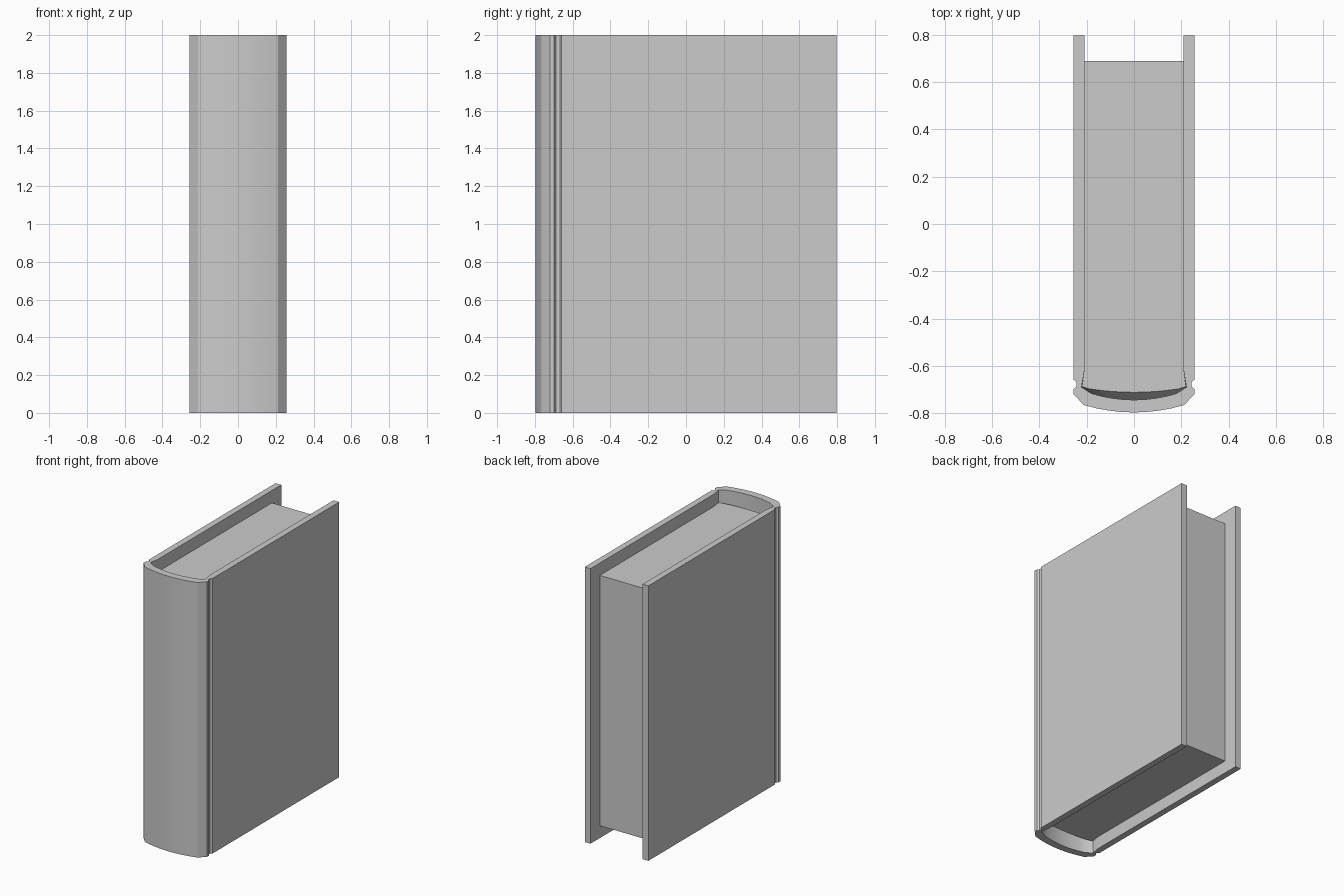
import bpy, bmesh

if "Cube" in bpy.data.objects:
    bpy.data.objects.remove(bpy.data.objects["Cube"])


def add_object(name, bm, smooth_deg=30):
    bmesh.ops.recalc_face_normals(bm, faces=bm.faces)
    mesh = bpy.data.meshes.new(name)
    bm.to_mesh(mesh)
    bm.free()
    obj = bpy.data.objects.new(name, mesh)
    bpy.context.collection.objects.link(obj)
    bpy.ops.object.select_all(action='DESELECT')
    bpy.context.view_layer.objects.active = obj
    obj.select_set(True)
    bpy.ops.object.shade_smooth_by_angle(angle=smooth_deg * 3.14159 / 180)
    return obj


def loft(name, rings):
    """Join stacked outlines [(points, z), ...] into a closed solid."""
    bm = bmesh.new()
    loops = [[bm.verts.new((x, y, z)) for x, y in pts] for pts, z in rings]
    n = len(loops[0])
    for a, b in zip(loops, loops[1:]):
        for i in range(n):
            j = (i + 1) % n
            bm.faces.new((a[i], a[j], b[j], b[i]))
    bm.faces.new(loops[0][::-1])
    bm.faces.new(loops[-1])
    return add_object(name, bm)


def mirrored(right):
    """Mirror a right-hand half profile (ending near x = 0) to the left."""
    return right + [(-x, y) for x, y in reversed(right) if x > 0]


def arc(half_width, y_side, y_mid, steps=4):
    """Right half of a shallow bulge, from the side to the centre line."""
    pts = []
    for i in range(steps + 1):
        x = half_width * (1 - i / steps)
        pts.append((x, y_mid + (y_side - y_mid) * (x / half_width) ** 2))
    return pts


# Cover: two boards, hinge grooves and rounded spine as one U profile
outer = mirrored([(0.256, 0.797), (0.256, -0.658), (0.243, -0.668),
                  (0.243, -0.688), (0.256, -0.698), (0.256, -0.72)]
                 + arc(0.212, -0.766, -0.797))
inner = mirrored([(0.21, 0.797), (0.21, -0.62), (0.222, -0.69)]
                 + arc(0.18, -0.717, -0.744))
loft("cover", [(outer + inner[::-1], 0), (outer + inner[::-1], 2)])

# Page block: recessed from the cover, sloping down at the spine edge
sides = [(0.21, 0.69), (0.21, -0.62)]
top = mirrored(sides + [(0.22, -0.688)] + arc(0.19, -0.697, -0.712))
spine = mirrored(sides + [(0.222, -0.69)] + arc(0.18, -0.717, -0.744))
loft("pages", [(top, 0.09), (spine, 0.13), (spine, 1.87), (top, 1.91)])
